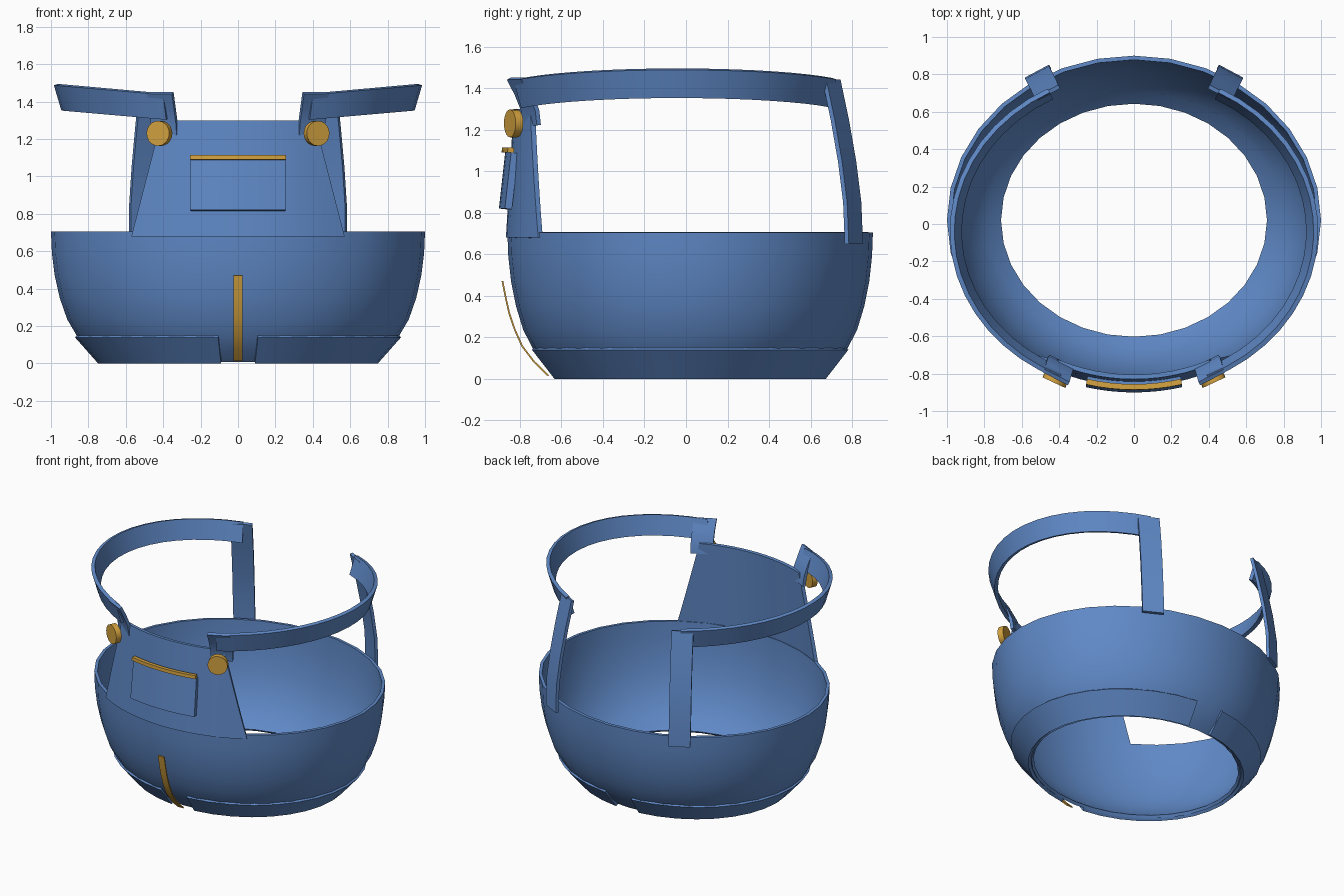
import bpy
import math
from mathutils import Vector

cube = bpy.data.objects.get("Cube")
if cube:
    bpy.data.objects.remove(cube, do_unlink=True)


def material(name, color):
    mat = bpy.data.materials.new(name)
    mat.use_nodes = True
    mat.diffuse_color = color
    mat.node_tree.nodes["Principled BSDF"].inputs["Base Color"].default_value = color
    return mat


DENIM = material("denim blue", (0.115, 0.25, 0.57, 1))
BRASS = material("brass gold", (0.65, 0.36, 0.05, 1))
CENTER_Y = 0.02
ASPECT = 0.88


def finish(obj, mat):
    """Apply modifiers, assign the colour and smooth the soft edges."""
    bpy.ops.object.select_all(action="DESELECT")
    obj.select_set(True)
    bpy.context.view_layer.objects.active = obj
    for mod in list(obj.modifiers):
        bpy.ops.object.modifier_apply(modifier=mod.name)
    obj.data.materials.append(mat)
    bpy.ops.object.shade_smooth_by_angle(angle=math.radians(35))
    return obj


def sheet(name, point, cols, rows, thickness, mat, closed=False, mirror=False):
    """Cloth panel: point(u, v) is its outer face, thickened inwards."""
    count = cols if closed else cols + 1
    verts = [point(i / cols, j / rows) for j in range(rows + 1) for i in range(count)]
    faces = []
    for j in range(rows):
        for i in range(cols):
            a, b = j * count + i, j * count + (i + 1) % count
            faces.append((a, b, b + count, a + count))
    mesh = bpy.data.meshes.new(name)
    mesh.from_pydata(verts, [], faces)
    obj = bpy.data.objects.new(name, mesh)
    bpy.context.collection.objects.link(obj)
    if mirror:
        mod = obj.modifiers.new("Mirror", "MIRROR")
        mod.use_mirror_merge = False
    mod = obj.modifiers.new("Solidify", "SOLIDIFY")
    mod.thickness = thickness
    mod.offset = -1
    return finish(obj, mat)


def lerp(a, b, t):
    return a + (b - a) * t


def along(points, t):
    """Point at fraction t of an evenly stepped polyline."""
    f = t * (len(points) - 1)
    i = min(int(f), len(points) - 2)
    return Vector(points[i]).lerp(Vector(points[i + 1]), f - i)


def ellipse(scale, angle, z, extra=0):
    return ((scale + extra) * math.cos(angle),
            CENTER_Y + (scale * ASPECT + extra) * math.sin(angle), z)


# Trouser body: open elliptical bowl
BODY = [(0.725, 0.008), (0.80, 0.07), (0.857, 0.14), (0.913, 0.235), (0.953, 0.35),
        (0.98, 0.47), (0.995, 0.59), (1.0, 0.705)]


def body(u, v):
    r, z = BODY[round(v * (len(BODY) - 1))]
    return ellipse(r, u * math.tau, z)


sheet("trouser_body", body, 32, len(BODY) - 1, 0.022, DENIM, closed=True)


# Turned-up hem: two halves, open at front and back
def hem(u, v):
    angle = math.radians(lerp(-83, 83, u))
    return ellipse(lerp(0.748, 0.872, v), angle, 0.14 * v)


sheet("hem", hem, 16, 1, 0.028, DENIM, mirror=True)


# Bib, pocket and trim share one curved, backward-leaning front
def bib_point(x, z, extra=0):
    scale = lerp(1.008, 0.966, (z - 0.68) / 0.62)
    return ellipse(scale, math.asin(x / scale) - math.pi / 2, z, extra)


def bib(u, v):
    return bib_point(lerp(0.57, 0.41, v) * (2 * u - 1), lerp(0.68, 1.3, v))


def pocket(u, v):
    return bib_point(0.247 * (2 * u - 1), lerp(0.82, 1.09, v), lerp(0.042, 0.028, v))


def trim(u, v):
    return bib_point(0.245 * (2 * u - 1), lerp(1.09, 1.114, v), 0.045)


sheet("bib", bib, 12, 6, 0.025, DENIM)
sheet("bib_pocket", pocket, 8, 3, 0.035, DENIM)
sheet("pocket_trim", trim, 8, 1, 0.03, BRASS)


# Shoulder straps: flared bands dropped around the sides
def shoulder(u, v):
    angle = math.radians(lerp(-66, 62, u))
    r = lerp(0.945, 0.985, v)
    x = r * math.cos(angle)
    lift = 0.055 * (x - 0.35) / 0.63
    return (x, -0.04 + (r - 0.12) * math.sin(angle), lerp(1.3, 1.432, v) + lift)


sheet("shoulder_strap", shoulder, 18, 1, 0.025, DENIM, mirror=True)


def ribbon(name, path, tangent, width, thickness, mat, mirror=True):
    side = Vector(tangent).normalized() * width

    def point(u, v):
        return along(path, v) + side * (u - 0.5)
    return sheet(name, point, 1, len(path) - 1, thickness, mat, mirror=mirror)


ribbon("back_strap",
       [(0.518, 0.818, 0.65), (0.518, 0.81, 0.85), (0.505, 0.785, 1.05),
        (0.487, 0.75, 1.25), (0.468, 0.71, 1.44)],
       (-0.88, 0.47, 0), 0.145, 0.022, DENIM)
ribbon("front_strap",
       [(0.395, -0.752, 1.22), (0.4, -0.76, 1.29), (0.41, -0.79, 1.365),
        (0.42, -0.828, 1.44)],
       (0.88, 0.45, 0), 0.15, 0.022, DENIM)

# Fly strip standing just off the front
ribbon("fly_strip",
       [(0, -0.665, 0.012), (0, -0.735, 0.08), (0, -0.792, 0.155), (0, -0.828, 0.235),
        (0, -0.855, 0.315), (0, -0.872, 0.39), (0, -0.888, 0.47)],
       (1, 0, 0), 0.05, 0.008, BRASS, mirror=False)

# Strap buttons
for label, sign in (("left", 1), ("right", -1)):
    facing = Vector((0.42 * sign, -0.9, 0))
    bpy.ops.mesh.primitive_cylinder_add(
        vertices=20, radius=0.067, depth=0.04, location=(0.42 * sign, -0.83, 1.23),
        rotation=facing.to_track_quat("Z", "Y").to_euler())
    button = bpy.context.object
    button.name = label + "_button"
    finish(button, BRASS)
